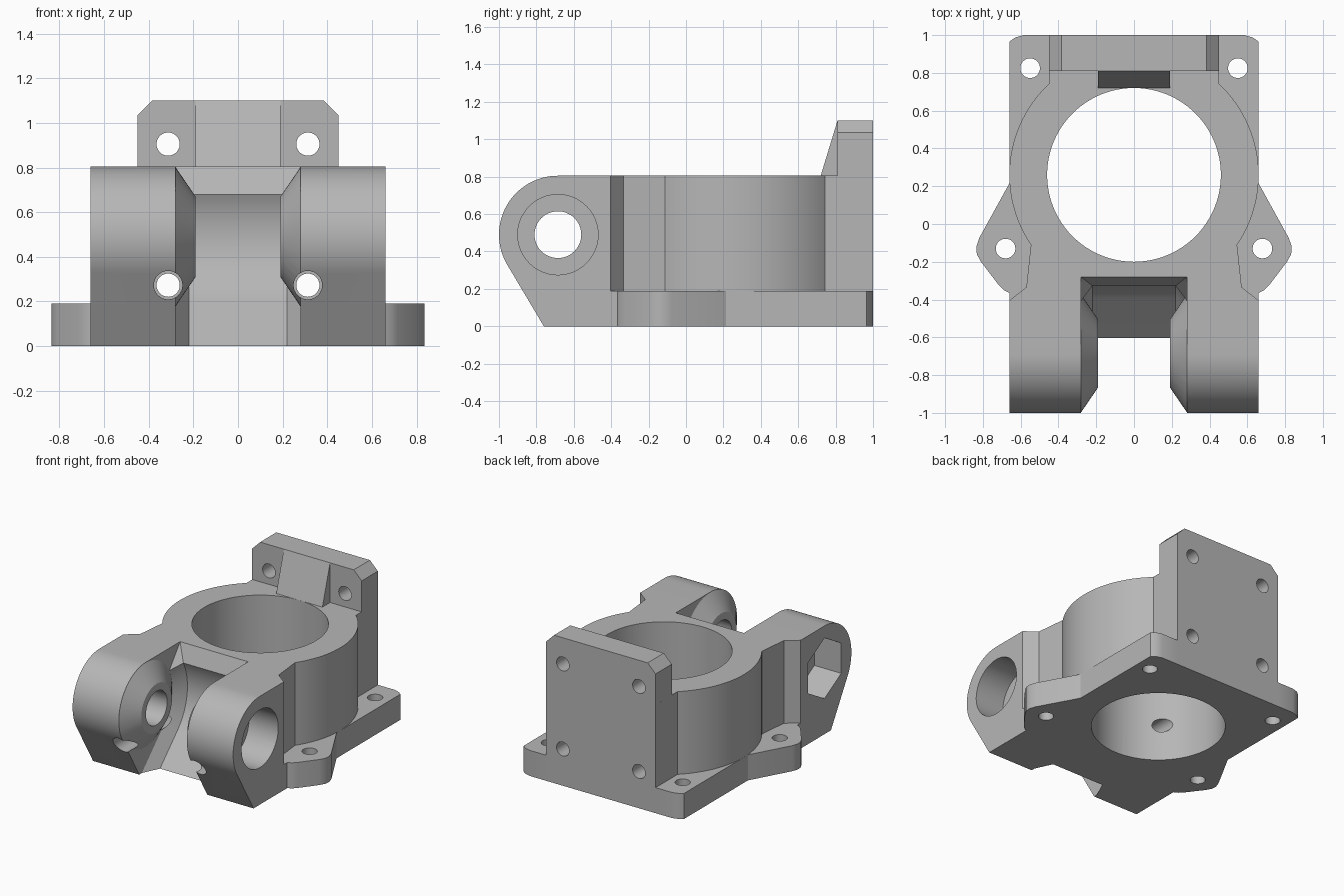
import bpy, bmesh
from math import sin, cos, radians

cube = bpy.data.objects.get("Cube")
if cube:
    bpy.data.objects.remove(cube, do_unlink=True)

TOP, BASE = 0.805, 0.19          # barrel top, flange top
PIN = (-0.685, 0.49)             # hinge axis (y, z)
BORE = (0, 0.26)                 # barrel axis (x, y)


def arc(centre, r, a, b, n=24):
    angles = [radians(a + (b - a) * i / n) for i in range(n + 1)]
    return [(centre[0] + r * cos(t), centre[1] + r * sin(t)) for t in angles]


def circle(centre, r, n=48, start=0):
    return arc(centre, r, start, start + 360, n)[:-1]


def mirrored(half):
    return half + [(-x, y) for x, y in reversed(half)]


def loft(name, sections, axis):
    """Skin matching closed 2D sections given as (position, points)."""
    place = {"x": lambda p, u, v: (p, u, v),
             "y": lambda p, u, v: (u, p, v),
             "z": lambda p, u, v: (u, v, p)}[axis]
    bm = bmesh.new()
    rings = [[bm.verts.new(place(p, u, v)) for u, v in pts] for p, pts in sections]
    for r0, r1 in zip(rings, rings[1:]):
        for i in range(len(r0)):
            j = (i + 1) % len(r0)
            bm.faces.new((r0[i], r0[j], r1[j], r1[i]))
    bm.faces.new(rings[0][::-1])
    bm.faces.new(rings[-1])
    bm.normal_update()
    if len(sections) > 2:
        bmesh.ops.triangulate(bm, faces=bm.faces[:])
    # Turn the shell outward
    if bm.calc_volume(signed=True) < 0:
        bmesh.ops.reverse_faces(bm, faces=bm.faces[:])
    bm.normal_update()
    mesh = bpy.data.meshes.new(name)
    bm.to_mesh(mesh)
    bm.free()
    obj = bpy.data.objects.new(name, mesh)
    bpy.context.collection.objects.link(obj)
    return obj


def prism(name, pts, axis, a, b):
    return loft(name, [(a, pts), (b, pts)], axis)


def combine(target, tool, operation):
    mod = target.modifiers.new(tool.name, "BOOLEAN")
    mod.operation, mod.solver, mod.object = operation, "EXACT", tool
    bpy.context.view_layer.objects.active = target
    bpy.ops.object.modifier_apply(modifier=mod.name)
    bpy.data.objects.remove(tool, do_unlink=True)


# Barrel with its neck and rear block
plan = [(0.66, -0.5), (0.66, -0.405), (0.57, -0.335)]
plan += arc(BORE, 0.66, -34.2, 47, 32) + [(0.45, 1)]
housing = prism("hinged_bearing_housing", mirrored(plan), "z", 0, TOP)

# Mounting flange with two ears
flange = [(0.66, -0.5), (0.66, -0.365), (0.69, -0.35), (0.715, -0.325),
          (0.81, -0.2), (0.832, -0.16), (0.835, -0.12), (0.82, -0.075),
          (0.66, 0.215), (0.66, 0.965), (0.63, 0.987), (0.585, 1)]
combine(housing, prism("flange", mirrored(flange), "z", 0, BASE), "UNION")

# Hinge block with rounded front
side = [(-0.41, 0), (-0.41, TOP)] + arc(PIN, 0.315, 90, 210.8, 32) + [(-0.76, 0)]
combine(housing, prism("hinge_block", side, "x", -0.66, 0.66), "UNION")

# Rear plate with clipped corners, and its gusset
plate = mirrored([(0.45, 0.3), (0.45, 1.035), (0.385, 1.1)])
combine(housing, prism("rear_plate", plate, "y", 0.81, 1), "UNION")
gusset = [(0.72, TOP), (0.81, 1.1), (0.9, 1.1), (0.9, 0.7), (0.72, 0.7)]
combine(housing, prism("gusset", gusset, "x", -0.19, 0.19), "UNION")


# Clearance pocket between the lugs, with bevelled sides
def pocket_section(r):
    curve = arc(PIN, r, 28, -45)
    y, z = curve[-1]
    return ([(-1.3, 0.9), (-0.244, 0.9), (-0.28, TOP)] + curve
            + [(y - z - 0.1, -0.1), (-1.3, -0.1)])


wide, narrow = pocket_section(0.405), pocket_section(0.315)
pocket = loft("pocket", [(-0.28, narrow), (-0.22, wide), (0.22, wide), (0.28, narrow)], "x")
combine(housing, pocket, "DIFFERENCE")

# Conical bosses facing each other across the pocket
for s in (-1, 1):
    boss = loft("boss", [(s * 0.4, circle(PIN, 0.29)), (s * 0.28, circle(PIN, 0.312)),
                         (s * 0.19, circle(PIN, 0.18))], "x")
    combine(housing, boss, "UNION")

# Main bore, hinge pin hole, screw head recess and hexagonal nut recess
cuts = [(circle(BORE, 0.46, 96), "z", -0.1, 1.0),
        (circle(PIN, 0.125), "x", -0.8, 0.8),
        (circle(PIN, 0.215), "x", 0.42, 0.8),
        (circle(PIN, 0.225, 6, 90), "x", -0.8, -0.44)]
# Screw holes in the flange, rear plate and lugs
for s in (-1, 1):
    cuts += [(circle((s * 0.55, 0.825), 0.052, 32), "z", -0.1, 0.3),
             (circle((s * 0.68, -0.13), 0.052, 32), "z", -0.1, 0.3),
             (circle((s * 0.313, 0.905), 0.052, 32), "y", 0.7, 1.1),
             (circle((s * 0.313, 0.273), 0.052, 32), "y", -1.2, 1.1),
             (circle((s * 0.313, 0.273), 0.064, 32), "y", -1.2, -0.7)]
for pts, axis, a, b in cuts:
    combine(housing, prism("cutter", pts, axis, a, b), "DIFFERENCE")

# Single grey finish
grey = bpy.data.materials.new("plain_grey")
grey.use_nodes = True
colour = (0.47, 0.47, 0.47, 1)
grey.diffuse_color = colour
grey.node_tree.nodes["Principled BSDF"].inputs["Base Color"].default_value = colour
housing.data.materials.clear()
housing.data.materials.append(grey)

bpy.ops.object.select_all(action="DESELECT")
housing.select_set(True)
bpy.context.view_layer.objects.active = housing
bpy.ops.object.shade_smooth_by_angle(angle=radians(25))
